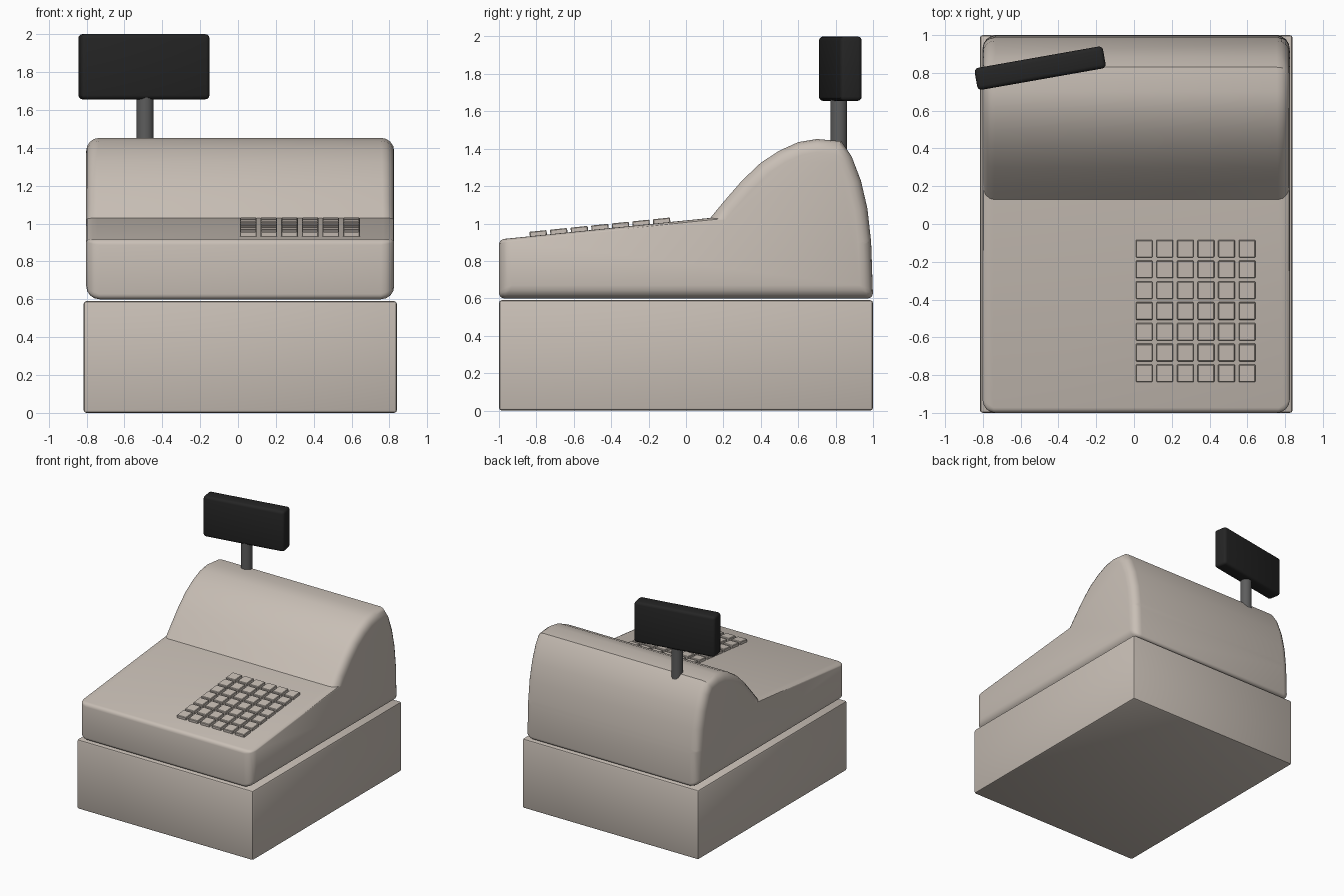
import bpy, bmesh, math
from mathutils import Matrix

if "Cube" in bpy.data.objects:
    bpy.data.objects.remove(bpy.data.objects["Cube"])


def material(name, rgb):
    m = bpy.data.materials.new(name)
    m.use_nodes = True
    m.diffuse_color = (*rgb, 1)
    m.node_tree.nodes["Principled BSDF"].inputs["Base Color"].default_value = (*rgb, 1)
    return m


beige = material("warm beige", (0.58, 0.52, 0.465))
black = material("soft black", (0.018, 0.018, 0.018))
grey = material("dark grey", (0.11, 0.11, 0.11))


def finish(bm, name, mat, bevel=0, segments=3, weighted=False):
    """Turn a bmesh into a bevelled, smooth-shaded object."""
    bmesh.ops.recalc_face_normals(bm, faces=bm.faces)
    mesh = bpy.data.meshes.new(name)
    bm.to_mesh(mesh)
    bm.free()
    ob = bpy.data.objects.new(name, mesh)
    bpy.context.collection.objects.link(ob)
    mesh.materials.append(mat)
    bpy.ops.object.select_all(action='DESELECT')
    ob.select_set(True)
    bpy.context.view_layer.objects.active = ob
    if bevel:
        mod = ob.modifiers.new("Rounded edges", 'BEVEL')
        mod.width, mod.segments = bevel, segments
        mod.limit_method = 'WEIGHT' if weighted else 'ANGLE'
        mod.use_clamp_overlap = not weighted
        bpy.ops.object.modifier_apply(modifier=mod.name)
    bpy.ops.object.shade_smooth_by_angle(angle=math.radians(32))
    return ob


def add_box(bm, centre, size, rot=Matrix()):
    mat = Matrix.Translation(centre) @ rot @ Matrix.Diagonal((*size, 1))
    bmesh.ops.create_cube(bm, size=1, matrix=mat)


# Cash drawer
bm = bmesh.new()
add_box(bm, (0.012, 0, 0.295), (1.655, 2, 0.59))
finish(bm, "cash_drawer", beige, 0.015, 2)

# Register body: side profile (y, z) swept across the width
profile = [(-1, 0.6), (-1, 0.915), (0.13, 1.03), (0.2, 1.115), (0.3, 1.23),
           (0.4, 1.325), (0.5, 1.39), (0.6, 1.435), (0.7, 1.452), (0.83, 1.44),
           (0.885, 1.36), (0.935, 1.23), (0.97, 1.08), (0.99, 0.9), (1, 0.6)]
bm = bmesh.new()
weight = bm.edges.layers.float.new("bevel_weight_edge")
cap = bm.faces.new([bm.verts.new((-0.802, y, z)) for y, z in profile])
swept = bmesh.ops.extrude_face_region(bm, geom=[cap], use_keep_orig=True)
bmesh.ops.translate(bm, vec=(1.627, 0, 0),
                    verts=[g for g in swept["geom"] if isinstance(g, bmesh.types.BMVert)])
for e in bm.edges:
    a, b = (v.co for v in e.verts)
    if abs(a.x - b.x) < 0.01:      # rim of each side panel, tighter beside the keyboard
        keyboard = max(a.y, b.y) < 0.15 and min(a.z, b.z) > 0.7
        e[weight] = 0.25 if keyboard else 1
    elif a.z < 0.95:               # front and bottom edges across the width
        e[weight] = 0.4
finish(bm, "register_body", beige, 0.07, 4, True)

# Keyboard: tilted grid of flat keys
tilt = math.atan2(0.115, 1.13)
bm = bmesh.new()
for col in range(6):
    for row in range(7):
        y = -0.79 + 0.11 * row
        z = 0.915 + (y + 1) * math.tan(tilt)
        add_box(bm, (0.054 + 0.109 * col, y, z + 0.008), (0.088, 0.092, 0.032),
                Matrix.Rotation(tilt, 4, 'X'))
finish(bm, "keys", beige, 0.004, 1)

# Display pole
bm = bmesh.new()
bmesh.ops.create_cone(bm, cap_ends=True, segments=32, radius1=0.045, radius2=0.045,
                      depth=0.4, matrix=Matrix.Translation((-0.49, 0.817, 1.5)))
finish(bm, "display_pole", grey)

# Customer display, turned slightly
bm = bmesh.new()
add_box(bm, (-0.497, 0.825, 1.828), (0.69, 0.118, 0.344),
        Matrix.Rotation(math.radians(10), 4, 'Z'))
finish(bm, "customer_display", black, 0.022, 3)
